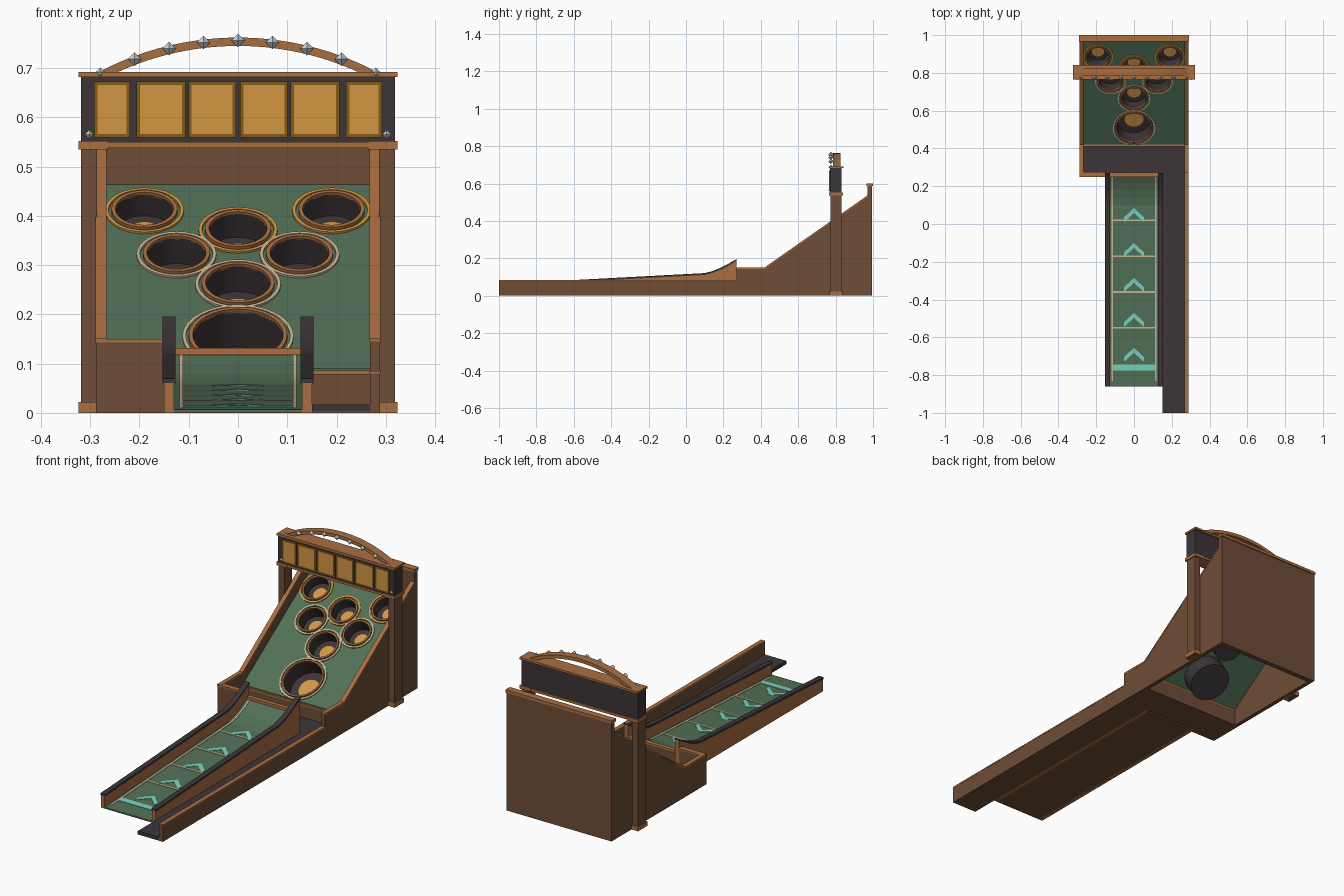
import bpy, bmesh, math
from mathutils import Matrix, Vector

old = bpy.data.objects.get("Cube")
if old:
    bpy.data.objects.remove(old, do_unlink=True)


def material(name, r, g, b):
    def lin(c):
        c /= 255
        return c / 12.92 if c < 0.04 else ((c + 0.055) / 1.055) ** 2.4
    col = (lin(r), lin(g), lin(b), 1)
    m = bpy.data.materials.new(name)
    m.use_nodes = True
    m.diffuse_color = col
    m.node_tree.nodes["Principled BSDF"].inputs["Base Color"].default_value = col
    return m


BROWN = material("brown wood", 110, 77, 54)
COPPER = material("copper trim", 170, 110, 65)
DARK = material("charcoal", 60, 53, 55)
GREEN = material("green felt", 82, 113, 87)
GOLD = material("gold", 212, 150, 68)
FRAME = material("dark gold", 130, 92, 26)
CYAN = material("aqua", 120, 212, 192)
BEIGE = material("beige", 205, 182, 148)
SILVER = material("silver", 208, 211, 215)


def finish(name, bm, mat):
    bmesh.ops.recalc_face_normals(bm, faces=bm.faces[:])
    me = bpy.data.meshes.new(name)
    bm.to_mesh(me)
    bm.free()
    me.materials.append(mat)
    ob = bpy.data.objects.new(name, me)
    bpy.context.collection.objects.link(ob)
    return ob


def prism(name, outline, lo, hi, mat, axis="x"):
    """Extrude a 2D outline along one axis."""
    place = {"x": lambda a, b, t: (t, a, b),
             "y": lambda a, b, t: (a, t, b),
             "z": lambda a, b, t: (a, b, t)}[axis]
    bm = bmesh.new()
    ends = [[bm.verts.new(place(a, b, t)) for a, b in outline] for t in (lo, hi)]
    bm.faces.new(ends[0])
    bm.faces.new(ends[1][::-1])
    n = len(outline)
    for i in range(n):
        j = (i + 1) % n
        bm.faces.new((ends[0][i], ends[0][j], ends[1][j], ends[1][i]))
    return finish(name, bm, mat)


def box(name, x0, x1, y0, y1, z0, z1, mat):
    return prism(name, [(y0, z0), (y1, z0), (y1, z1), (y0, z1)], x0, x1, mat)


def ribbon(name, path, x0, x1, below, above, mat):
    """A strip following a (y, z) path."""
    return prism(name, [(y, z + above) for y, z in path]
                 + [(y, z + below) for y, z in reversed(path)], x0, x1, mat)


def lathe(name, profile, matrix, mat, closed=True, steps=32):
    """Revolve an (r, h) profile about the local z axis."""
    bm = bmesh.new()
    vs = [bm.verts.new((r, 0, h)) for r, h in profile]
    pairs = list(zip(vs, vs[1:])) + ([(vs[-1], vs[0])] if closed else [])
    edges = [bm.edges.new(p) for p in pairs]
    bmesh.ops.spin(bm, geom=vs + edges, cent=(0, 0, 0), axis=(0, 0, 1),
                   angle=math.tau, steps=steps)
    bmesh.ops.remove_doubles(bm, verts=bm.verts[:], dist=0.0001)
    bm.transform(matrix)
    ob = finish(name, bm, mat)
    bpy.ops.object.select_all(action="DESELECT")
    ob.select_set(True)
    bpy.context.view_layer.objects.active = ob
    bpy.ops.object.shade_smooth_by_angle(angle=math.radians(40))
    return ob


# Cabinet side walls with trim along their sloped tops
cab_top = [(0.25, 0.145), (0.42, 0.145), (0.97, 0.53)]
long_top = [(-1, 0.08), (0.27, 0.08), (0.27, 0.145)] + cab_top[1:]
prism("right_wall", [(0.25, 0)] + cab_top + [(0.97, 0)], -0.288, -0.268, BROWN)
prism("left_wall", [(-1, 0)] + long_top + [(0.97, 0)], 0.268, 0.288, BROWN)
for side, x in (("right", -0.278), ("left", 0.278)):
    ribbon(side + "_wall_trim", cab_top if x < 0 else [(0.27, 0.145)] + cab_top[1:],
           x - 0.011, x + 0.011, -0.002, 0.006, COPPER)
box("gutter_wall_trim", 0.267, 0.289, -1, 0.27, 0.079, 0.085, COPPER)

# Back panel and front corner panel
box("back_panel", -0.288, 0.288, 0.97, 0.995, 0, 0.588, BROWN)
box("back_panel_trim", -0.291, 0.291, 0.965, 1.0, 0.586, 0.6, COPPER)
box("front_panel", -0.288, -0.15, 0.25, 0.27, 0, 0.143, BROWN)
box("front_panel_trim", -0.289, -0.15, 0.248, 0.275, 0.143, 0.15, COPPER)

# Floors of gutter and ball pit
for name, x0, y0, y1 in (("gutter_floor", 0.15, -1, 0.27), ("pit_floor", -0.268, 0.27, 0.42)):
    box(name + "_base", x0, 0.268, y0, y1, 0, 0.004, BROWN)
    box(name, x0, 0.268, y0, y1, 0.004, 0.017, DARK)
box("pit_back_wall", -0.268, 0.268, 0.415, 0.43, 0, 0.078, BROWN)
box("pit_back_trim", -0.268, 0.268, 0.41, 0.43, 0.078, 0.086, COPPER)

# Lane with a curved launch ramp
lane = [(-0.86, 0.007), (0.1, 0.058), (0.14, 0.066), (0.18, 0.079), (0.22, 0.097), (0.26, 0.12)]
rise = (lane[1][1] - lane[0][1]) / (lane[1][0] - lane[0][0])
prism("lane_base", [(-0.86, 0)] + [(y, z - 0.004) for y, z in lane] + [(0.26, 0)],
      -0.13, 0.13, BROWN)
ribbon("lane_felt", lane, -0.13, 0.13, -0.004, 0, GREEN)
box("ramp_lip", -0.127, 0.127, 0.25, 0.272, 0.118, 0.132, COPPER)
rail = [(-0.86, 0.061), (0.1, 0.112), (0.14, 0.122), (0.18, 0.138), (0.22, 0.158), (0.27, 0.187)]
for side, s in (("right", -1), ("left", 1)):
    lo, hi = sorted((s * 0.13, s * 0.15))
    prism(side + "_rail", [(-0.86, 0)] + rail + [(0.27, 0)], lo, hi, COPPER)
    lo, hi = sorted((s * 0.127, s * 0.153))
    ribbon(side + "_rail_cap", rail, lo, hi, -0.001, 0.009, DARK)
    lo, hi = sorted((s * 0.112, s * 0.119))
    ribbon(side + "_lane_line", [(-0.83, lane[0][1] + 0.03 * rise)] + lane[1:],
           lo, hi, -0.001, 0.002, BEIGE)


# Painted lane markings
def marking(name, outline, mat):
    ob = prism(name, outline, 0, 0.002, mat, "z")
    for v in ob.data.vertices:
        v.co.z += lane[0][1] + rise * (v.co.y - lane[0][0])
    return ob


for i in range(5):
    y = 0.085 - 0.185 * i
    arrow = [(0, y), (0.053, y - 0.05), (0.053, y - 0.075), (0, y - 0.027),
             (-0.053, y - 0.075), (-0.053, y - 0.05)]
    marking("chevron", arrow, CYAN)
    if i < 4:
        c = 0.02 - 0.19 * i
        marking("cross_line", [(-0.112, c - 0.004), (0.112, c - 0.004),
                               (0.112, c + 0.004), (-0.112, c + 0.004)], BEIGE)
marking("foul_band", [(-0.112, -0.775), (0.112, -0.775), (0.112, -0.745), (-0.112, -0.745)], CYAN)

# Sloped target board with cut holes, cups and rings
SLOPE = 0.68
tilt = Matrix.Rotation(math.atan(SLOPE), 4, "X")


def board_z(y):
    return 0.09 + SLOPE * (y - 0.42)


board = ribbon("target_board", [(y, board_z(y)) for y in (0.42, 0.97)],
               -0.268, 0.268, -0.012, 0, GREEN)
holes = [(0, 0.512, 0.113, 0.085, BEIGE), (0, 0.668, 0.087, 0.06, BEIGE),
         (-0.125, 0.757, 0.081, 0.06, BEIGE), (0.125, 0.757, 0.081, 0.06, BEIGE),
         (0, 0.83, 0.08, 0.055, GOLD),
         (-0.19, 0.888, 0.08, 0.05, GOLD), (0.19, 0.888, 0.08, 0.05, GOLD)]
for x, y, big, deep, ring_mat in holes:
    m = Matrix.Translation((x, y, board_z(y))) @ tilt
    r = big - 0.018
    cutter = lathe("hole_cutter", [(0, -0.05), (r, -0.05), (r, 0.05), (0, 0.05)], m, DARK, False)
    cutter.hide_render = True
    mod = board.modifiers.new("hole", "BOOLEAN")
    mod.operation = "DIFFERENCE"
    mod.solver = "EXACT"
    mod.object = cutter
    bpy.context.view_layer.objects.active = board
    bpy.ops.object.modifier_apply(modifier=mod.name)
    bpy.data.objects.remove(cutter, do_unlink=True)
    q = r - 0.003
    lathe("cup", [(0, -deep), (q, -deep), (q, 0.002), (r + 0.003, 0.002),
                  (r + 0.003, -deep - 0.006), (0, -deep - 0.006)], m, DARK, False)
    lathe("cup_target", [(0, 0.004 - deep), (0.55 * q, 0.004 - deep),
                         (0.55 * q, -deep), (0, -deep)], m, GOLD, False)
    for name, a, b, h, mat in (("hole_rim", q, q + 0.008, 0.008, COPPER),
                               ("score_ring", big - 0.007, big, 0.005, ring_mat)):
        lathe(name, [(a, -0.002), (b, -0.002), (b, h), (a, h)], m, mat)

# Posts carrying the sign
for side, s in (("right", -1), ("left", 1)):
    for name, a, b, y0, y1, z0, z1, mat in (
            ("post", 0.286, 0.319, 0.772, 0.832, 0, 0.54, BROWN),
            ("post_foot", 0.281, 0.324, 0.766, 0.838, 0, 0.022, COPPER),
            ("post_cap", 0.265, 0.324, 0.764, 0.84, 0.535, 0.552, COPPER)):
        lo, hi = sorted((s * a, s * b))
        box(side + "_" + name, lo, hi, y0, y1, z0, z1, mat)

# Sign box with framed score panels
box("sign_box", -0.319, 0.319, 0.77, 0.832, 0.55, 0.682, DARK)
box("sign_bottom_trim", -0.324, 0.324, 0.766, 0.838, 0.538, 0.55, COPPER)
box("sign_top_trim", -0.324, 0.324, 0.766, 0.843, 0.682, 0.692, COPPER)
for a, b in ((0.004, 0.101), (0.107, 0.206), (0.219, 0.292)):
    for s in (-1, 1):
        lo, hi = sorted((s * a, s * b))
        box("panel_frame", lo, hi, 0.766, 0.77, 0.559, 0.673, FRAME)
        box("score_panel", lo + 0.007, hi - 0.007, 0.764, 0.768, 0.566, 0.666, GOLD)

# Arch above the sign
R, CZ = 0.605, 0.157
arc = [-0.5 + i / 32 for i in range(33)]
prism("arch", [(R * math.sin(t), CZ + R * math.cos(t)) for t in arc]
      + [((R - 0.017) * math.sin(t), CZ + (R - 0.017) * math.cos(t)) for t in reversed(arc)],
      0.785, 0.826, COPPER, "y")


# Faceted gem lights along the arch and at the sign corners
def gem(x, z):
    bm = bmesh.new()
    pts = [Vector(d) * 0.014 for d in ((1, 0, 0), (0, 1, 0), (-1, 0, 0), (0, -1, 0))]
    rim = [bm.verts.new(p) for p in pts]
    for h in (-0.014, 0.014):
        tip = bm.verts.new((0, 0, h))
        for i in range(4):
            bm.faces.new((rim[i], rim[(i + 1) % 4], tip))
    bm.transform(Matrix.Translation((x, 0.775, z)))
    finish("gem_light", bm, SILVER)


for i in range(-4, 5):
    x = i * 0.07
    gem(x, CZ + math.sqrt(R * R - x * x) - 0.006)
for x in (-0.302, 0.302):
    gem(x, 0.565)
